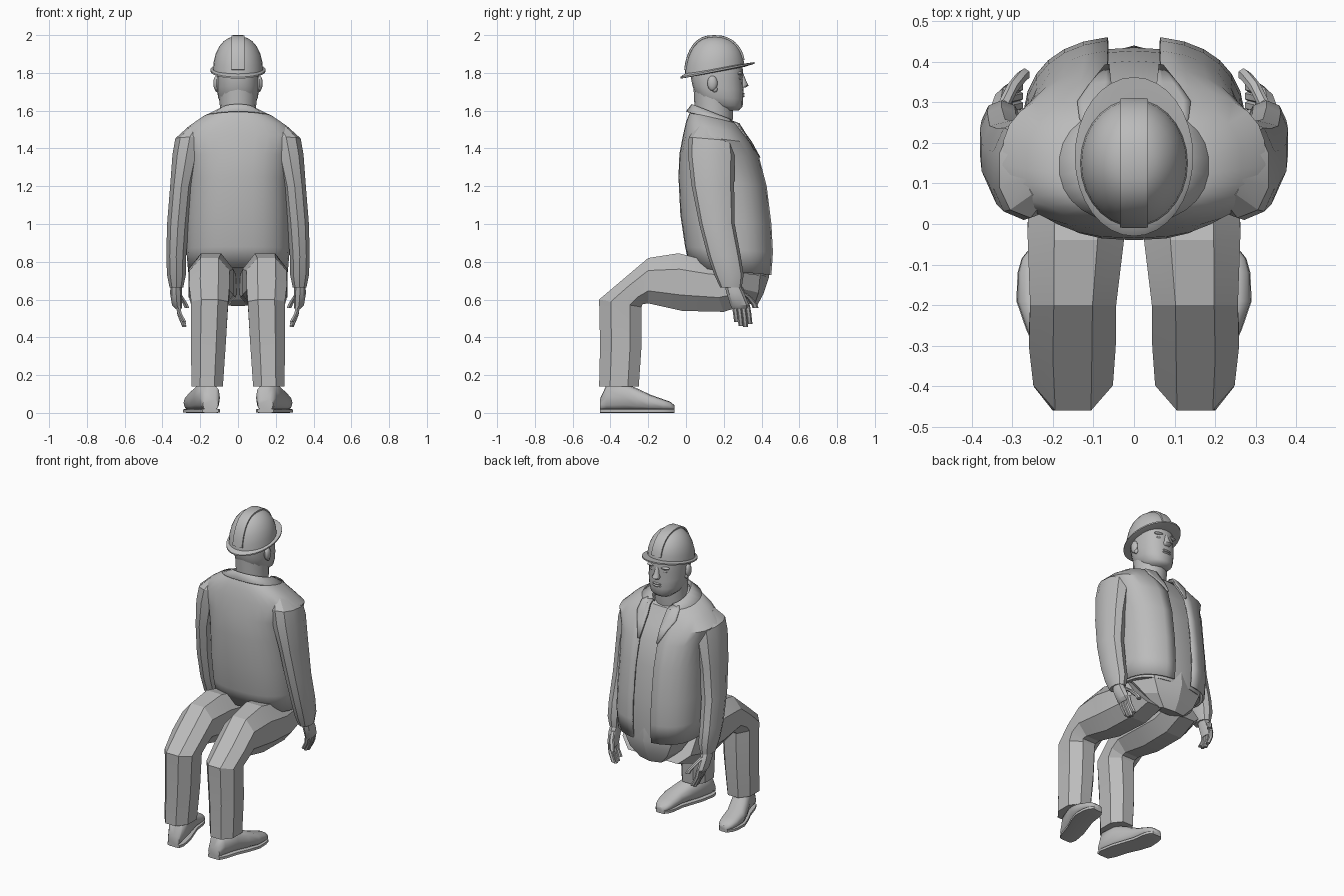
import bpy
import bmesh
from math import sin, cos, asin, pi, radians
from mathutils import Vector

default_cube = bpy.data.objects.get("Cube")
if default_cube:
    bpy.data.objects.remove(default_cube, do_unlink=True)

grey = bpy.data.materials.new("plain grey")
grey.use_nodes = True
grey.diffuse_color = (0.5, 0.5, 0.5, 1)
grey.node_tree.nodes["Principled BSDF"].inputs["Base Color"].default_value = (0.5, 0.5, 0.5, 1)


def soft(value, power):
    """Superellipse remap: a higher power gives squarer sections."""
    return abs(value) ** (2 / power) * (1 if value >= 0 else -1)


def finish(obj, mirror=False, thickness=0, angle=35):
    obj.data.materials.clear()
    obj.data.materials.append(grey)
    if mirror:
        mod = obj.modifiers.new("mirror", 'MIRROR')
        mod.use_clip = True
    if thickness:
        mod = obj.modifiers.new("cloth thickness", 'SOLIDIFY')
        mod.thickness = thickness
        mod.offset = -1
    bpy.ops.object.select_all(action='DESELECT')
    obj.select_set(True)
    bpy.context.view_layer.objects.active = obj
    bpy.ops.object.shade_smooth_by_angle(angle=radians(angle))
    return obj


def loft(name, rings, sides=8, power=2, spans=None, flat=False, **kw):
    """Skin rings of (centre x, half width, back y, back z, front y, front z).
    spans gives (inner x, outer x) per ring for an open strip; no outer x runs to the back."""
    bm = bmesh.new()
    rows = []
    for i, (cx, rx, ya, za, yb, zb) in enumerate(rings):
        back, front = Vector((cx, ya, za)), Vector((cx, yb, zb))
        mid, half = (back + front) / 2, (front - back) / 2
        if spans:
            ends = [pi if x is None else asin(min(1, (x / rx) ** (power / 2))) for x in spans[i]]
            angles = [ends[0] + (ends[1] - ends[0]) * k / sides for k in range(sides + 1)]
        else:
            angles = [2 * pi * (k + 0.5 * flat) / sides for k in range(sides)]
        grow = 1 / soft(cos(pi / sides), power) if flat else 1
        rows.append([bm.verts.new(mid + half * grow * soft(cos(a), power)
                                  + Vector((rx * grow * soft(sin(a), power), 0, 0))) for a in angles])
    for low, high in zip(rows, rows[1:]):
        for k in range(sides):
            n = (k + 1) % len(low)
            bm.faces.new((low[k], low[n], high[n], high[k]))
    if spans is None:
        bm.faces.new(rows[0])
        bm.faces.new(rows[-1])
        bmesh.ops.recalc_face_normals(bm, faces=bm.faces)
    else:
        bm.normal_update()
        face = max(bm.faces, key=lambda f: f.calc_center_median().x)
        if face.normal.x < 0:
            bmesh.ops.reverse_faces(bm, faces=bm.faces)
    mesh = bpy.data.meshes.new(name)
    bm.to_mesh(mesh)
    bm.free()
    obj = bpy.data.objects.new(name, mesh)
    bpy.context.collection.objects.link(obj)
    return finish(obj, **kw)


def ball(name, place, size, **kw):
    bpy.ops.mesh.primitive_uv_sphere_add(segments=12, ring_count=8, radius=1)
    obj = bpy.context.object
    obj.name = name
    obj.location = (0, 0, 0)
    for v in obj.data.vertices:
        v.co = Vector(place) + Vector(c * s for c, s in zip(v.co, size))
    return finish(obj, **kw)


def finger(name, points, radius):
    loft(name, [(x, radius * 0.9, y - radius, z, y + radius, z) for x, y, z in points], 6, mirror=True)


# Jacket with sloping shoulders, open down the chest, and the shirt inside
jacket = [(0, .265, .02, .77, .455, .73), (0, .275, -.005, .88, .463, .85),
          (0, .275, -.03, 1.05, .455, 1), (0, .272, -.04, 1.25, .43, 1.2),
          (0, .285, -.035, 1.37, .39, 1.35), (0, .325, -.015, 1.475, .345, 1.43),
          (0, .265, .0, 1.54, .31, 1.48), (0, .19, .02, 1.59, .28, 1.53),
          (0, .11, .04, 1.62, .25, 1.54)]
gaps = [.065] * 5 + [.06, .06, .065, .07]
loft("jacket", jacket, 14, 2.5, [(g, None) for g in gaps], mirror=True, thickness=.01)
shirt = [(0, rx * .93, ya + .02, za, yb - .028, zb - .008) for _, rx, ya, za, yb, zb in jacket]
loft("shirt", shirt, 24, 2.5)

# Lapels and turned-down collar
wide = [(0, rx + .004, ya, za, yb + .006, zb + .003) for _, rx, ya, za, yb, zb in jacket[4:]]
outer = [.072, .11, .14, .135, .1]
loft("lapel", wide, 4, 2.5, list(zip([g - .004 for g in gaps[4:]], outer)), mirror=True, thickness=.006)
loft("collar", [(0, .095, .05, 1.6, .25, 1.53), (0, .108, .03, 1.635, .262, 1.545),
                (0, .185, .0, 1.597, .29, 1.53)], 10, 2.2,
     [(.06, None), (.07, None), (.13, None)], mirror=True, thickness=.006)

# Sleeves
loft("sleeve", [(.22, .05, .06, 1.52, .21, 1.49), (.255, .08, .015, 1.46, .25, 1.44),
                (.272, .078, .01, 1.37, .258, 1.37), (.3, .062, .03, 1.2, .255, 1.2),
                (.318, .06, .07, 1, .258, 1), (.327, .055, .115, .83, .29, .83),
                (.326, .052, .15, .73, .305, .73), (.326, .038, .18, .665, .295, .665)],
     10, 2.3, mirror=True, angle=25)

# Hands
loft("palm", [(.327, .028, .205, .69, .28, .69), (.328, .032, .212, .64, .31, .63),
              (.323, .026, .235, .57, .335, .57), (.314, .016, .245, .55, .335, .55)], 8, mirror=True)
for i in range(4):
    y = .255 + .023 * i
    drop = (.08, .1, .105, .09)[i]
    finger("finger", [(.318, y, .575), (.31, y + .008, .56 - drop * .4),
                      (.284, y + .014, .56 - drop)], .014)
finger("thumb", [(.322, .29, .645), (.3, .335, .61), (.278, .362, .575), (.27, .368, .555)], .016)

# Trousers: pelvis, then each leg in one run from ankle over the knee to the hip
loft("trouser_seat", [(0, .225, .04, .86, .43, .84), (0, .23, .06, .78, .44, .72),
                      (0, .18, .2, .68, .41, .63), (0, .1, .27, .6, .375, .565)], 8, 2.4, angle=20)
loft("trouser_leg", [(.163, .083, -.46, .14, -.25, .14), (.157, .092, -.455, .36, -.235, .36),
                     (.15, .098, -.46, .6, -.235, .56), (.152, .107, -.33, .71, -.23, .575),
                     (.15, .106, -.2, .82, -.2, .58), (.143, .119, -.04, .845, -.02, .54),
                     (.137, .124, .1, .81, .2, .535), (.125, .12, .2, .79, .34, .58)],
     8, 2.2, flat=True, mirror=True, angle=15)

# Shoes splayed outwards, with a flat sole
shoe = [(.145, .042, -.455, .075), (.15, .056, -.42, .15), (.172, .062, -.33, .16),
        (.2, .066, -.26, .13), (.224, .066, -.19, .097), (.227, .06, -.12, .072),
        (.227, .05, -.085, .06), (.227, .03, -.06, .04)]
loft("shoe", [(x, w * .97, y, .012, y, h) for x, w, y, h in shoe], 12, 2.6, mirror=True, angle=50)
loft("sole", [(x, w, y, 0, y, .022) for x, w, y, h in shoe], 8, 5, flat=True, mirror=True)

# Head and neck
loft("neck", [(0, .1, .05, 1.52, .24, 1.5), (0, .095, .045, 1.62, .25, 1.57),
              (0, .1, .04, 1.72, .25, 1.68)], 16)
loft("head", [(0, .055, .16, 1.6, .28, 1.602), (0, .088, .09, 1.635, .3, 1.622),
              (0, .106, .05, 1.68, .302, 1.66), (0, .111, .035, 1.73, .304, 1.71),
              (0, .111, .025, 1.78, .3, 1.77), (0, .11, .03, 1.84, .303, 1.81),
              (0, .1, .05, 1.9, .28, 1.9)], 20, 2.2, angle=60)
loft("nose", [(0, .012, .28, 1.8, .302, 1.8), (0, .016, .28, 1.76, .32, 1.755),
              (0, .026, .28, 1.74, .331, 1.732), (0, .018, .28, 1.72, .315, 1.722)], 10, angle=60)
for z in (1.69, 1.676):
    ball("lip", (0, .29, z), (.034, .02, .008))
ball("brow", (.045, .284, 1.797), (.034, .017, .01), mirror=True)
ball("eye", (.043, .279, 1.772), (.02, .015, .01), mirror=True)
ball("ear", (.114, .14, 1.745), (.017, .027, .04), mirror=True)
ball("ear_lobe", (.11, .152, 1.713), (.012, .015, .016), mirror=True)

# Hard hat: domed shell, tilted brim, low centre ridge
dome = []
for a in (radians(d) for d in (0, 15, 30, 45, 60, 72, 82, 88)):
    r, z, lean = cos(a) ** .82, 1.81 + .183 * sin(a), .032 * (1 - sin(a))
    dome.append((0, .133 * r, .15 - .158 * r, z - lean, .15 + .158 * r, z + lean))
loft("hat_shell", dome, 28, angle=60)
loft("hat_brim", [(0, .128, -.012, 1.772, .31, 1.832), (0, .146, -.03, 1.77, .362, 1.848),
                  (0, .146, -.03, 1.778, .362, 1.857), (0, .128, -.008, 1.795, .312, 1.85)], 32)
ridge = []
for k in range(17):
    b = pi * (k + 1) / 18
    c = cos(b)
    y, z = .15 + .162 * soft(c, 2 / .82), 1.81 + .19 * sin(b) + .032 * c * (1 - sin(b))
    ridge.append((0, .034, y - .012 * c, z - .012 * sin(b), y, z))
loft("hat_ridge", ridge, 8, 6, flat=True, angle=40)
